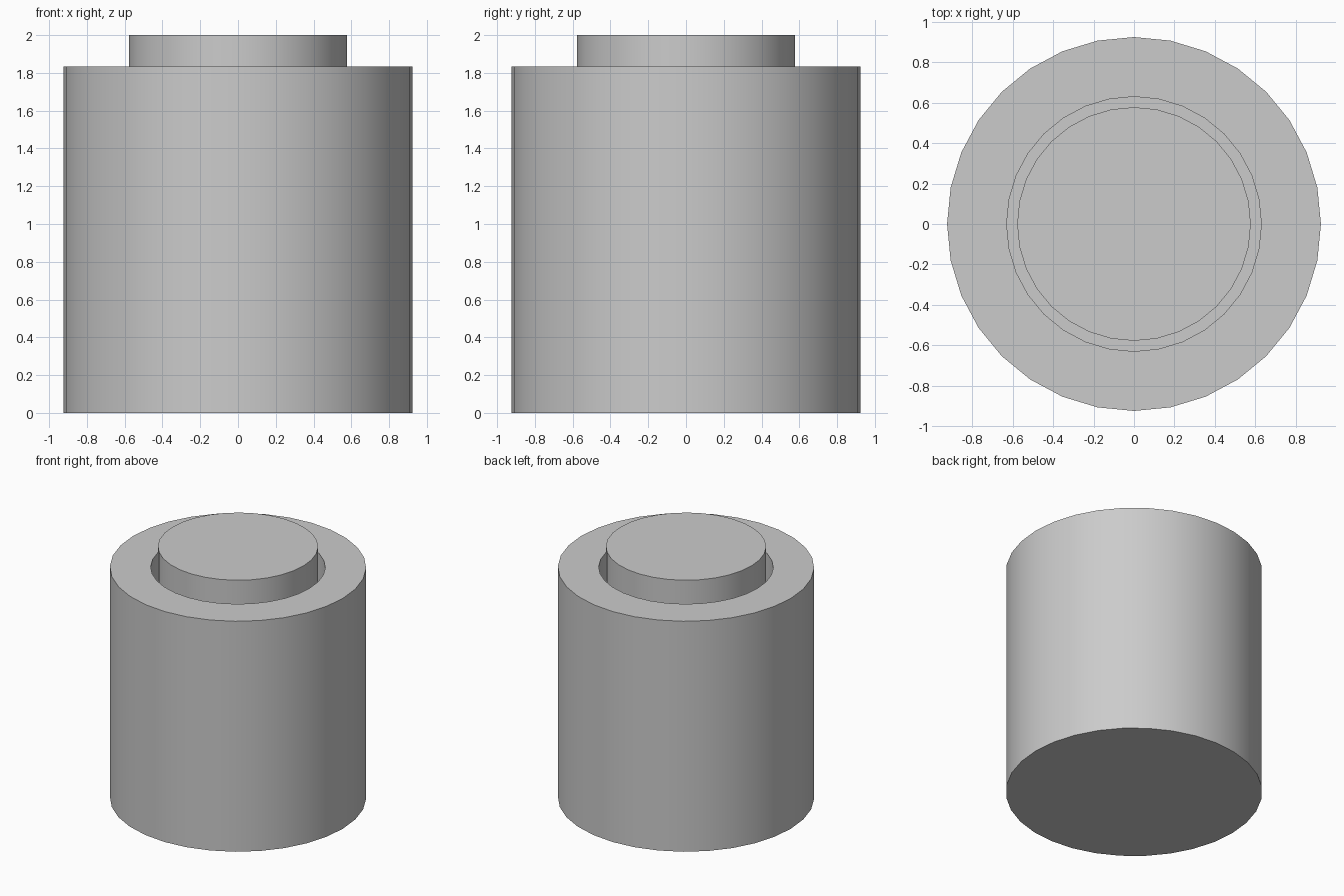
import bpy
import math

SIDES = 32
FLOOR = 0.30

cube = bpy.data.objects.get("Cube")
if cube:
    bpy.data.objects.remove(cube, do_unlink=True)

grey = bpy.data.materials.new("plain grey")
grey.use_nodes = True
grey.diffuse_color = (0.6, 0.6, 0.6, 1)
grey.node_tree.nodes["Principled BSDF"].inputs["Base Color"].default_value = (0.6, 0.6, 0.6, 1)


def lathe(name, profile):
    """Turn a (radius, z) profile around z and cap both ends with a flat face."""
    verts, faces = [], []
    for radius, z in profile:
        for i in range(SIDES):
            a = math.tau * i / SIDES
            verts.append((radius * math.cos(a), radius * math.sin(a), z))
    for ring in range(len(profile) - 1):
        low, high = ring * SIDES, (ring + 1) * SIDES
        for i in range(SIDES):
            j = (i + 1) % SIDES
            faces.append((low + i, low + j, high + j, high + i))
    last = (len(profile) - 1) * SIDES
    faces.append(tuple(reversed(range(SIDES))))
    faces.append(tuple(range(last, last + SIDES)))

    mesh = bpy.data.meshes.new(name)
    mesh.from_pydata(verts, [], faces)
    mesh.materials.append(grey)
    obj = bpy.data.objects.new(name, mesh)
    bpy.context.collection.objects.link(obj)
    bpy.ops.object.select_all(action="DESELECT")
    obj.select_set(True)
    bpy.context.view_layer.objects.active = obj
    bpy.ops.object.shade_smooth_by_angle(angle=math.radians(30))
    return obj


# Thick-walled cup: outside wall, rim, bore and floor
lathe("outer_sleeve", [(0.925, 0), (0.925, 1.835), (0.63, 1.835), (0.63, FLOOR)])

# Solid core standing in the bore with a narrow gap around it
lathe("inner_plug", [(0.578, FLOOR), (0.578, 2.0)])
